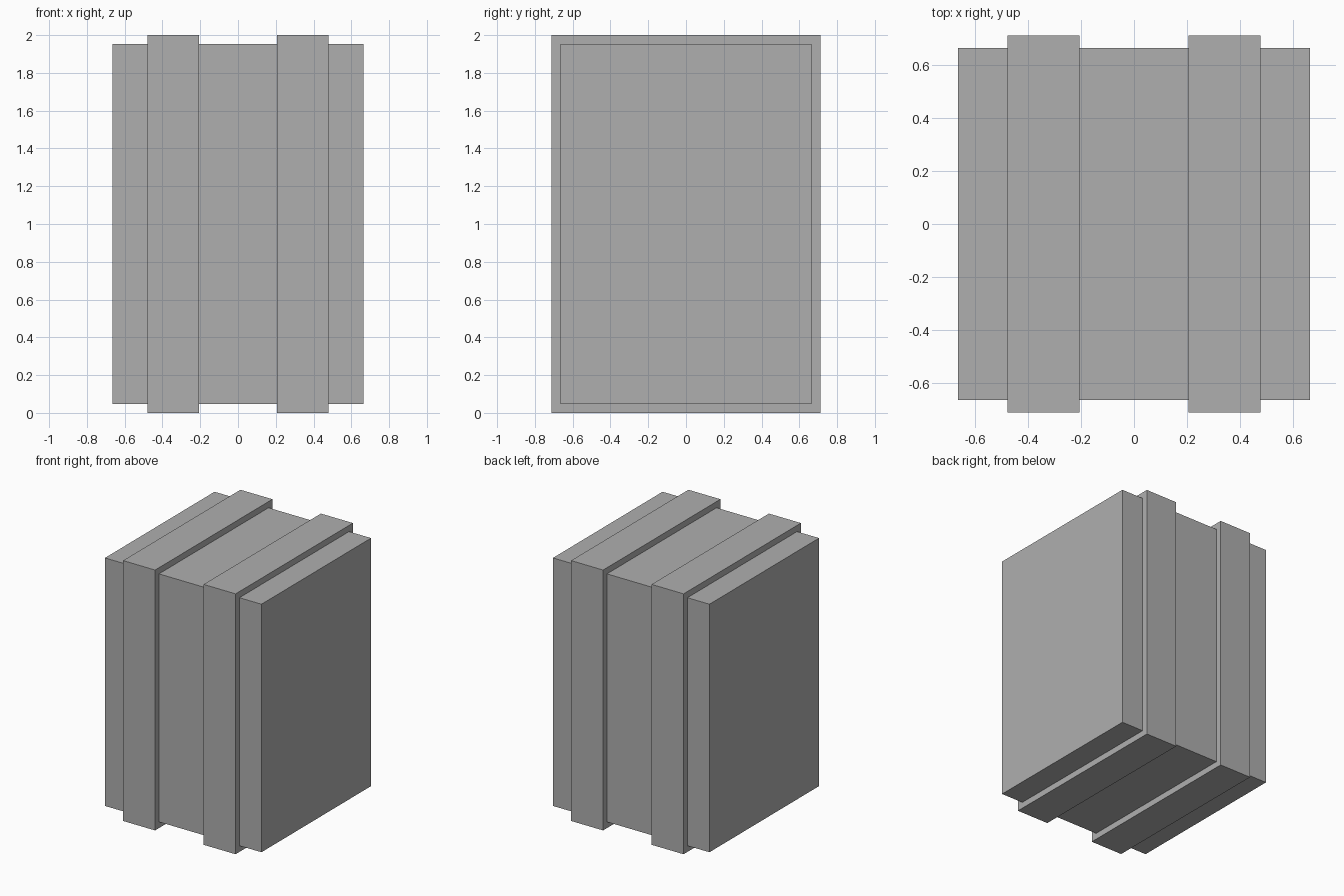
import bpy

# Remove the default cube
cube = bpy.data.objects.get("Cube")
if cube:
    bpy.data.objects.remove(cube, do_unlink=True)

grey = bpy.data.materials.new("plain grey")
grey.use_nodes = True
colour = (0.43, 0.43, 0.43, 1)
grey.diffuse_color = colour
grey.node_tree.nodes["Principled BSDF"].inputs["Base Color"].default_value = colour


def box(name, x, size):
    bpy.ops.mesh.primitive_cube_add(size=1, location=(x, 0, 1))
    obj = bpy.context.object
    obj.name = name
    obj.scale = size
    bpy.ops.object.transform_apply(location=False, rotation=False, scale=True)
    obj.data.materials.append(grey)
    return obj


# Main block
box("crate_body", 0, (1.33, 1.33, 1.905))

# Raised bands wrapping around the block
for side, name in ((1, "left_band"), (-1, "right_band")):
    box(name, side * 0.342, (0.272, 1.424, 2))
